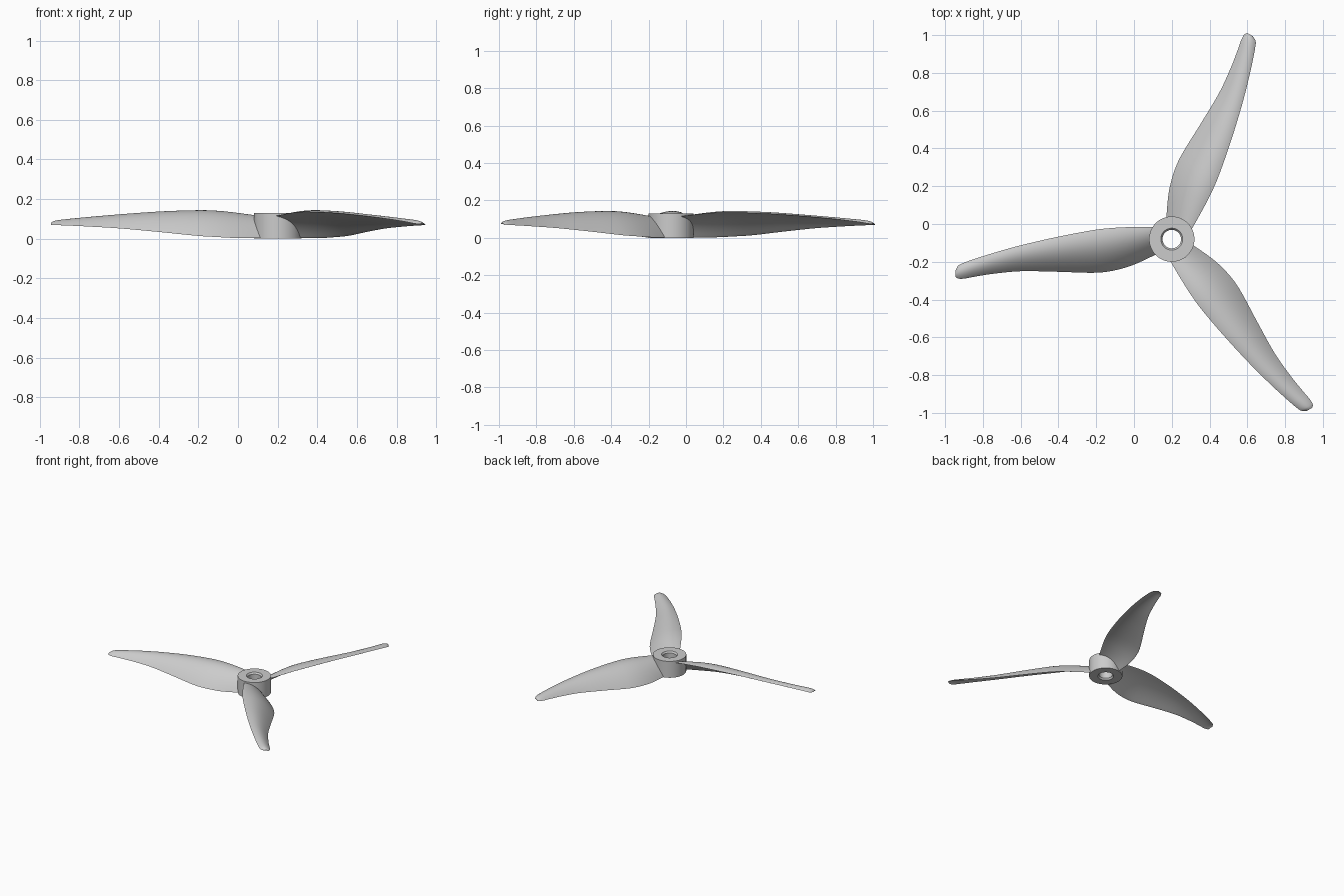
import bpy, bmesh, math
from mathutils import Matrix, Vector

old = bpy.data.objects.get("Cube")
if old:
    bpy.data.objects.remove(old, do_unlink=True)

HUB = Vector((0.2, -0.08, 0))

grey = bpy.data.materials.new("light grey plastic")
grey.use_nodes = True
colour = (0.6, 0.6, 0.6, 1)
grey.diffuse_color = colour
shader = next(n for n in grey.node_tree.nodes if n.type == 'BSDF_PRINCIPLED')
shader.inputs["Base Color"].default_value = colour


def finish(bm, name, matrix, angle):
    """Turn a bmesh into a smooth-shaded object."""
    bmesh.ops.recalc_face_normals(bm, faces=bm.faces)
    mesh = bpy.data.meshes.new(name)
    bm.to_mesh(mesh)
    bm.free()
    mesh.materials.append(grey)
    obj = bpy.data.objects.new(name, mesh)
    bpy.context.collection.objects.link(obj)
    obj.matrix_world = matrix
    bpy.ops.object.select_all(action='DESELECT')
    obj.select_set(True)
    bpy.context.view_layer.objects.active = obj
    bpy.ops.object.shade_smooth_by_angle(angle=math.radians(angle))
    return obj


def bridge(bm, rings):
    """Skin consecutive closed rings with quads."""
    for a, b in zip(rings, rings[1:]):
        for i in range(len(a)):
            j = (i + 1) % len(a)
            bm.faces.new((a[i], a[j], b[j], b[i]))


def smooth_stations(points, steps):
    """Smooth curve through stations, using radius as the parameter."""
    def slope(i):
        a, b = points[max(i - 1, 0)], points[min(i + 1, len(points) - 1)]
        return [(q - p) / (b[0] - a[0]) for p, q in zip(a, b)]
    out = []
    for i in range(len(points) - 1):
        p, q, m, n = points[i], points[i + 1], slope(i), slope(i + 1)
        h = q[0] - p[0]
        for k in range(steps):
            t = k / steps
            u = 1 - t
            out.append([a * u * u * (1 + 2 * t) + b * t * t * (3 - 2 * t)
                        + h * t * u * (u * c - t * d)
                        for a, b, c, d in zip(p, q, m, n)])
    return out + [list(points[-1])]


# Hub: a lathed ring with a chamfered bore
bm = bmesh.new()
profile = [(0.12, 0), (0.12, 0.13), (0.058, 0.13), (0.049, 0.118),
           (0.049, 0.012), (0.058, 0)]
SIDES = 64
rings = []
for s in range(SIDES):
    a = math.tau * s / SIDES
    rings.append([bm.verts.new((r * math.cos(a), r * math.sin(a), z))
                  for r, z in profile])
bridge(bm, rings + rings[:1])
finish(bm, "hub", Matrix.Translation(HUB), 30)

# Blade stations: radius, leading y, trailing y, leading z, trailing z
stations = [
    (0.07, 0.065, -0.075, 0.112, 0.003),
    (0.2, 0.064, -0.135, 0.126, 0.003),
    (0.3, 0.06, -0.165, 0.134, 0.008),
    (0.4, 0.05, -0.178, 0.136, 0.014),
    (0.6, 0.013, -0.173, 0.13, 0.034),
    (0.8, -0.033, -0.17, 0.116, 0.052),
    (0.95, -0.075, -0.184, 0.102, 0.061),
    (1.05, -0.107, -0.2, 0.09, 0.066),
    (1.1, -0.125, -0.209, 0.083, 0.068),
    (1.13, -0.14, -0.209, 0.077, 0.069),
    (1.145, -0.165, -0.2, 0.073, 0.07),
]
CHORD = 18


def blade_ring(bm, station):
    """Cambered aerofoil section, over the top and back underneath."""
    r, ly, ty, lz, tz = station
    chord = ly - ty

    def point(s, under):
        arch = 4 * s * (1 - s)
        z = lz + (tz - lz) * s + 0.22 * chord * arch
        z -= under * 0.12 * chord * math.sin(math.pi * s) ** 0.7
        return bm.verts.new((-r, ly - chord * s, max(z, 0)))

    ss = [(1 - math.cos(math.pi * i / CHORD)) / 2 for i in range(CHORD + 1)]
    return [point(s, 0) for s in ss] + [point(s, 1) for s in ss[-2:0:-1]]


# Three identical blades around the hub
for n, name in enumerate(("right_blade", "front_blade", "back_blade")):
    bm = bmesh.new()
    rings = [blade_ring(bm, s) for s in smooth_stations(stations, 5)]
    bridge(bm, rings)
    bm.faces.new(rings[0])
    bm.faces.new(rings[-1])
    turn = Matrix.Rotation(math.tau * n / 3, 4, 'Z')
    finish(bm, name, Matrix.Translation(HUB) @ turn, 40)
